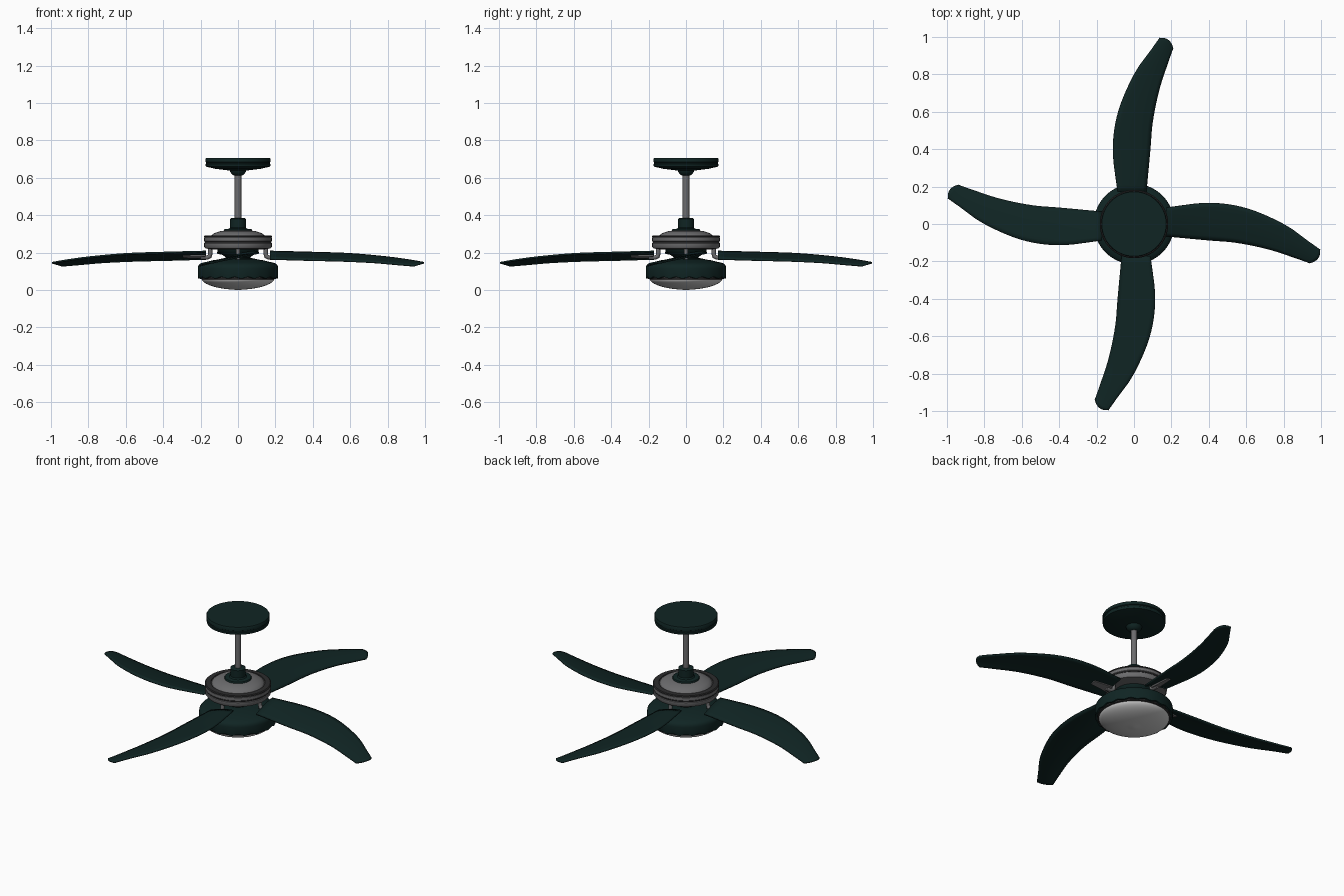
import bpy, bmesh, math
from mathutils import Vector, Matrix

if "Cube" in bpy.data.objects:
    bpy.data.objects.remove(bpy.data.objects["Cube"])


def material(name, colour):
    m = bpy.data.materials.new(name)
    m.use_nodes = True
    m.diffuse_color = (*colour, 1)
    bsdf = next(n for n in m.node_tree.nodes if n.type == 'BSDF_PRINCIPLED')
    bsdf.inputs["Base Color"].default_value = (*colour, 1)
    bsdf.inputs["Roughness"].default_value = 0.6
    return m


GREEN = material("dark green", (0.005, 0.018, 0.017))
STEEL = material("grey steel", (0.15, 0.15, 0.155))
TRIM = material("dark trim", (0.025, 0.025, 0.026))
GLASS = material("frosted glass", (0.6, 0.6, 0.6))


def finish(name, bm, mat, angle=35):
    bmesh.ops.recalc_face_normals(bm, faces=bm.faces)
    mesh = bpy.data.meshes.new(name)
    bm.to_mesh(mesh)
    bm.free()
    mesh.materials.append(mat)
    ob = bpy.data.objects.new(name, mesh)
    bpy.context.collection.objects.link(ob)
    bpy.ops.object.select_all(action='DESELECT')
    ob.select_set(True)
    bpy.context.view_layer.objects.active = ob
    bpy.ops.object.shade_smooth_by_angle(angle=math.radians(angle))
    return ob


def lathe(name, profile, mat, seg=72, wave=None):
    """Turn (radius, z) points about z; the ends are capped."""
    bm = bmesh.new()
    rings = []
    for i, (r, z) in enumerate(profile):
        ring = []
        for s in range(seg):
            a = math.tau * s / seg
            dz = 0.004 * math.sin(18 * a) if wave and i in wave else 0
            ring.append(bm.verts.new((r * math.cos(a), r * math.sin(a), z + dz)))
        rings.append(ring)
    for a, b in zip(rings, rings[1:]):
        for s in range(seg):
            t = (s + 1) % seg
            bm.faces.new((a[s], a[t], b[t], b[s]))
    bm.faces.new(rings[0])
    bm.faces.new(rings[-1])
    return finish(name, bm, mat)


def around(ob):
    """Repeat an object for the other three blades."""
    base = ob.name
    ob.name = base + "_1"
    for k in range(1, 4):
        c = ob.copy()
        c.name = f"{base}_{k + 1}"
        c.matrix_world = Matrix.Rotation(k * math.pi / 2, 4, 'Z') @ ob.matrix_world
        bpy.context.collection.objects.link(c)


# Ceiling mount and rod
lathe("ceiling_canopy", [(.172, .705), (.175, .7), (.175, .685), (.17, .682), (.17, .676),
                         (.174, .673), (.172, .66), (.12, .648), (.055, .64)], GREEN)
lathe("canopy_ball", [(.045, .645), (.042, .632), (.034, .62), (.022, .612)], GREEN, 32)
lathe("down_rod", [(.018, .63), (.018, .35)], STEEL, 24)
lathe("rod_coupler", [(.036, .384), (.042, .38), (.042, .335), (.048, .328), (.072, .325),
                      (.075, .32), (.075, .31)], GREEN, 40)

# Motor housing
lathe("motor_housing", [(.06, .318), (.09, .316), (.125, .305), (.142, .293), (.145, .288),
                        (.176, .286), (.181, .28), (.181, .262), (.177, .259), (.177, .253),
                        (.181, .25), (.181, .232), (.174, .222), (.13, .216), (.1, .216)], STEEL)
lathe("motor_top_trim", [(.146, .287), (.15, .292), (.178, .291), (.183, .287),
                         (.183, .283), (.15, .283)], TRIM)
lathe("motor_seam", [(.17, .259), (.179, .259), (.179, .253), (.17, .253)], TRIM)

# Neck and light kit
lathe("neck", [(.112, .22), (.108, .208), (.085, .19), (.066, .175), (.062, .155)], GREEN)
lathe("light_housing", [(.06, .168), (.09, .166), (.14, .158), (.185, .146), (.205, .137),
                        (.213, .127), (.215, .115), (.215, .075), (.213, .066),
                        (.195, .064), (.19, .07)], GREEN, 144, wave=(8, 9))
lathe("light_rim", [(.19, .074), (.203, .07), (.203, .06), (.192, .056)], TRIM)
lathe("glass_bowl", [(.195, .07)] + [(.195 * math.cos(t), .06 - .058 * math.sin(t) ** 1.1)
      for t in [math.pi / 2 * i / 12 for i in range(12)]] + [(.01, 0)], GLASS)


def spline(pts, u):
    """Point on a smooth curve through pts, with u from 0 to 1."""
    p = [Vector(q) for q in pts]
    p = [2 * p[0] - p[1]] + p + [2 * p[-1] - p[-2]]
    f = u * (len(pts) - 1)
    i = min(int(f), len(pts) - 2)
    f -= i
    a, b, c, d = p[i:i + 4]
    return .5 * (2 * b + (c - a) * f + (2 * a - 5 * b + 4 * c - d) * f ** 2
                 + (3 * b - a - 3 * c + d) * f ** 3)


# Swept blades, pitched so that the concave edge hangs lower
upper = [(.17, .088, .206), (.4, .113, .2), (.6, .085, .193),
         (.8, 0, .175), (.93, -.09, .157), (.995, -.137, .145)]
lower = [(.17, -.065, .166), (.38, -.085, .16), (.55, -.1, .156),
         (.72, -.135, .148), (.86, -.18, .136), (.94, -.208, .129)]
bm = bmesh.new()
rows = []
for i in range(31):
    u = i / 30
    a, b = spline(upper, u), spline(lower, u)
    row = []
    for j in range(9):
        v = j / 8
        bow = 4 * v * (1 - v)
        p = a.lerp(b, v) + Vector((.016, -.012, 0)) * bow * u ** 12
        p.z += .006 * bow
        row.append(bm.verts.new(p))
    rows.append(row)
for r, s in zip(rows, rows[1:]):
    for j in range(8):
        bm.faces.new((r[j], r[j + 1], s[j + 1], s[j]))
blade = finish("blade", bm, GREEN)
solid = blade.modifiers.new("thickness", 'SOLIDIFY')
solid.thickness = .009
solid.offset = 0
around(blade)

# Brackets: a bent arm from the motor and a flat plate below the blade
curve = bpy.data.curves.new("bracket_arm", 'CURVE')
curve.dimensions = '3D'
curve.bevel_depth = .012
curve.bevel_resolution = 3
curve.use_fill_caps = True
path = [(.148, 0, .228), (.148, 0, .195), (.152, 0, .18), (.165, 0, .174), (.2, 0, .175)]
line = curve.splines.new('POLY')
line.points.add(len(path) - 1)
for pt, co in zip(line.points, path):
    pt.co = (*co, 1)
    pt.radius = 1
line.use_smooth = True
curve.materials.append(STEEL)
arm = bpy.data.objects.new("bracket_arm", curve)
bpy.context.collection.objects.link(arm)
around(arm)

bm = bmesh.new()
bmesh.ops.create_cube(bm, size=1)
bmesh.ops.scale(bm, vec=(.12, .05, .008), verts=bm.verts)
for v in bm.verts:
    if v.co.x > 0:
        v.co.y *= .6
bmesh.ops.rotate(bm, matrix=Matrix.Rotation(.25, 3, 'X'), verts=bm.verts)
bmesh.ops.translate(bm, vec=(.235, 0, .178), verts=bm.verts)
around(finish("bracket_plate", bm, STEEL))
